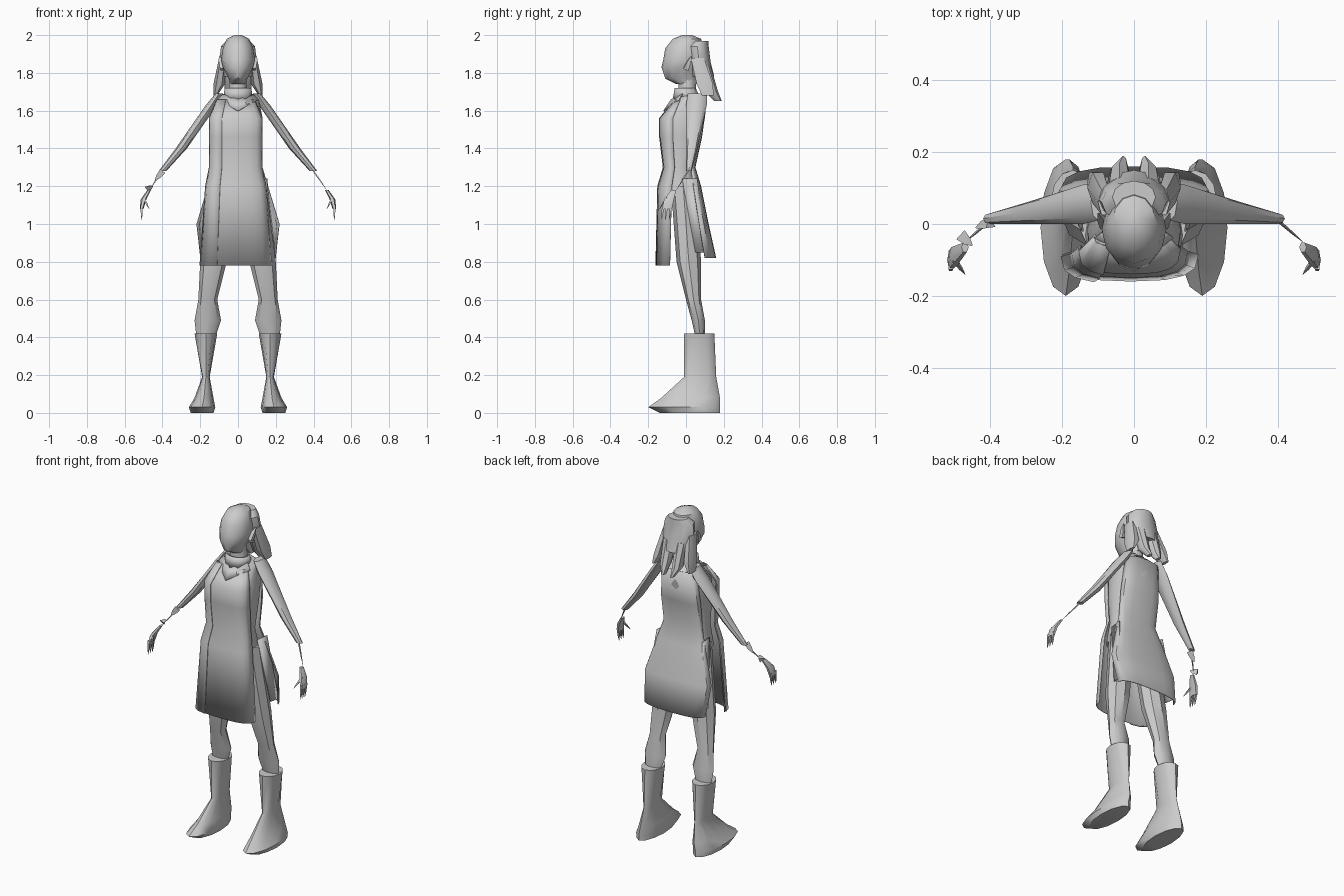
import bpy, bmesh, math
from mathutils import Vector

cube = bpy.data.objects.get("Cube")
if cube:
    bpy.data.objects.remove(cube)

grey = bpy.data.materials.new("plain_grey")
grey.use_nodes = True
grey.diffuse_color = (.6, .6, .6, 1)
grey.node_tree.nodes["Principled BSDF"].inputs["Base Color"].default_value = grey.diffuse_color


def oval(height, half_width, front, back, centre=0, sides=12, square=1, arc="all"):
    """Level cross-section; square below one flattens it, arc keeps only one half."""
    turn = math.tau / sides if arc == "all" else math.pi / (sides - 1)
    begin = math.pi if arc == "front" else 0
    points = []
    for step in range(sides):
        angle = begin + step * turn
        across, along = [math.copysign(abs(v) ** square, v)
                         for v in (math.cos(angle), math.sin(angle))]
        points.append(Vector((centre + across * half_width,
                              (front + back) / 2 + along * (back - front) / 2, height)))
    return points


def loft(name, rings, closed=True, mirror=False, thickness=0):
    """Skin equal-length rings; closed solids are capped, open ones stay sheets."""
    bm = bmesh.new()
    rows = [[bm.verts.new(p) for p in points] for points in rings]
    count = len(rows[0])
    for low, high in zip(rows, rows[1:]):
        for i in range(count if closed else count - 1):
            j = (i + 1) % count
            bm.faces.new((low[i], low[j], high[j], high[i]))
    if closed and not thickness:
        bm.faces.new(rows[0])
        bm.faces.new(rows[-1])
    bmesh.ops.recalc_face_normals(bm, faces=bm.faces)
    mesh = bpy.data.meshes.new(name)
    bm.to_mesh(mesh)
    bm.free()
    mesh.materials.append(grey)
    part = bpy.data.objects.new(name, mesh)
    bpy.context.collection.objects.link(part)
    bpy.ops.object.select_all(action='DESELECT')
    part.select_set(True)
    bpy.context.view_layer.objects.active = part
    bpy.ops.object.shade_smooth_by_angle(angle=math.radians(40))
    if thickness:
        part.modifiers.new("cloth_thickness", 'SOLIDIFY').thickness = thickness
    if mirror:
        part.modifiers.new("other_side", 'MIRROR').use_mirror_merge = False


def spike(name, root, tip, width, mirror=True, sides=4):
    """Slim tapered solid between two places."""
    root, tip = Vector(root), Vector(tip)
    axis = (tip - root).normalized()
    side = axis.orthogonal().normalized()
    other = axis.cross(side)

    def rim(place, radius):
        angles = [math.tau * i / sides for i in range(sides)]
        return [place + (side * math.cos(a) + other * math.sin(a)) * radius for a in angles]

    middle = root.lerp(tip, .6)
    loft(name, [rim(root, width), rim(middle, width * .7), rim(tip, width * .1)], mirror=mirror)


# Head, with chin, nose and brow in the profile
loft("head", [
    oval(height=1.74, half_width=.04, front=-.05, back=.06),
    oval(height=1.77, half_width=.05, front=-.11, back=.06),
    oval(height=1.83, half_width=.08, front=-.13, back=.08),
    oval(height=1.87, half_width=.09, front=-.12, back=.09),
    oval(height=1.93, half_width=.08, front=-.11, back=.09),
    oval(height=1.98, half_width=.06, front=-.07, back=.08),
    oval(height=2, half_width=.02, front=-.02, back=.03)])
loft("neck", [
    oval(height=1.6, half_width=.06, front=-.04, back=.06),
    oval(height=1.8, half_width=.04, front=-.04, back=.05)])
spike("ears", root=(.08, 0, 1.82), tip=(.1, .03, 1.89), width=.02)

# Hair cap, split hanging tail and side locks
loft("hair_cap", [
    oval(height=1.78, half_width=.08, front=.03, back=.15),
    oval(height=1.86, half_width=.1, front=.01, back=.13),
    oval(height=1.94, half_width=.09, front=0, back=.12),
    oval(height=1.97, half_width=.06, front=.03, back=.12)])
loft("hair_tail_locks", [
    oval(height=1.65, half_width=.01, front=.15, back=.19, centre=.03, sides=8),
    oval(height=1.7, half_width=.03, front=.1, back=.17, centre=.04, sides=8),
    oval(height=1.84, half_width=.04, front=.05, back=.13, centre=.04, sides=8)], mirror=True)
loft("hair_side_locks", [
    oval(height=1.68, half_width=.01, front=.08, back=.15, centre=.12, sides=6),
    oval(height=1.74, half_width=.03, front=.05, back=.15, centre=.1, sides=6),
    oval(height=1.88, half_width=.02, front=.02, back=.1, centre=.08, sides=6)], mirror=True)

# Collar and the folded yoke below it
loft("collar", [
    oval(height=1.66, half_width=.08, front=-.07, back=.08),
    oval(height=1.72, half_width=.07, front=-.06, back=.05)], thickness=.006)
loft("collar_fold", [
    [(-.11, -.04, 1.66), (0, -.12, 1.6), (.11, -.04, 1.66)],
    [(-.08, -.02, 1.69), (0, -.08, 1.66), (.08, -.02, 1.69)]], closed=False, thickness=.006)

# Tunic body
trunk = dict(sides=16, square=.75)
loft("tunic_body", [
    oval(height=1.17, half_width=.14, front=-.13, back=.07, **trunk),
    oval(height=1.3, half_width=.12, front=-.11, back=.04, **trunk),
    oval(height=1.46, half_width=.13, front=-.13, back=.08, **trunk),
    oval(height=1.56, half_width=.13, front=-.13, back=.1, **trunk),
    oval(height=1.66, half_width=.11, front=-.05, back=.11, **trunk),
    oval(height=1.69, half_width=.06, front=-.03, back=.08, **trunk)])

# Front and back panels, open at the hips, with a strip lapped over the front one
front_half = dict(sides=9, square=.7, arc="front", centre=-.01)
front_rings = [
    oval(height=1.66, half_width=.1, front=-.06, back=0, **front_half),
    oval(height=1.56, half_width=.14, front=-.14, back=0, **front_half),
    oval(height=1.46, half_width=.14, front=-.14, back=0, **front_half),
    oval(height=1.3, half_width=.14, front=-.12, back=0, **front_half),
    oval(height=1.2, half_width=.16, front=-.15, back=0, **front_half),
    oval(height=.78, half_width=.19, front=-.16, back=-.01, **front_half)]
loft("tunic_front_panel", front_rings, closed=False, thickness=.004)
lift = Vector((-.004, -.006, 0))
loft("front_overlap_strip", [[p + lift for p in points[:4]] for points in front_rings],
     closed=False, thickness=.004)
back_half = dict(sides=9, square=.75, arc="back")
loft("tunic_back_panel", [
    oval(height=1.66, half_width=.11, front=0, back=.112, **back_half),
    oval(height=1.46, half_width=.13, front=0, back=.085, **back_half),
    oval(height=1.3, half_width=.13, front=0, back=.05, **back_half),
    oval(height=1.2, half_width=.16, front=0, back=.08, **back_half),
    oval(height=1, half_width=.22, front=.02, back=.12, **back_half),
    oval(height=.82, half_width=.2, front=.04, back=.16, **back_half)],
    closed=False, thickness=.004)
loft("hip_flaps", [
    [(.14, -.02, 1.24), (.15, .06, 1.24)],
    [(.18, .05, .85), (.19, .11, .85)]], closed=False, mirror=True, thickness=.005)

# Sleeves, broad from front to back and thin across
loft("sleeves", [
    oval(height=1.28, half_width=.02, front=0, back=.03, centre=.4, sides=8),
    oval(height=1.4, half_width=.03, front=0, back=.06, centre=.3, sides=8),
    oval(height=1.63, half_width=.03, front=0, back=.11, centre=.14, sides=8),
    oval(height=1.69, half_width=.02, front=.01, back=.11, centre=.1, sides=8)], mirror=True)

# Wiry forearms, torn cuff scraps on the right arm, and hands
spike("forearms", root=(.4, .01, 1.28), tip=(.47, -.05, 1.18), width=.005)
spike("upper_cuff_scrap", root=(-.4, 0, 1.28), tip=(-.44, -.01, 1.23), width=.02,
      mirror=False, sides=3)
spike("lower_cuff_scrap", root=(-.48, -.03, 1.19), tip=(-.45, -.06, 1.2), width=.02,
      mirror=False, sides=3)
loft("palms", [
    oval(height=1.18, half_width=.01, front=-.08, back=-.05, centre=.47, sides=6),
    oval(height=1.13, half_width=.015, front=-.12, back=-.06, centre=.5, sides=6),
    oval(height=1.08, half_width=.01, front=-.13, back=-.07, centre=.51, sides=6)], mirror=True)
for finger in range(3):
    reach = -.12 + finger * .02
    spike("fingers", root=(.51, reach, 1.1), tip=(.51, reach - .01, 1.02), width=.009)
spike("thumbs", root=(.5, -.1, 1.14), tip=(.47, -.14, 1.08), width=.008)

# Trouser legs, gathered below the knee
loft("trouser_legs", [
    oval(height=.4, half_width=.05, front=.05, back=.1, centre=.17, sides=8),
    oval(height=.49, half_width=.07, front=.03, back=.1, centre=.16, sides=8),
    oval(height=.6, half_width=.05, front=0, back=.08, centre=.16, sides=8),
    oval(height=.8, half_width=.07, front=-.05, back=.08, centre=.13, sides=8),
    oval(height=1.2, half_width=.07, front=-.08, back=.05, centre=.08, sides=8)], mirror=True)

# Boots, narrow at the ankle and pointed at the toe
loft("boots", [
    oval(height=0, half_width=.06, front=-.14, back=.18, centre=.19),
    oval(height=.03, half_width=.07, front=-.2, back=.18, centre=.19),
    oval(height=.08, half_width=.05, front=-.13, back=.18, centre=.18),
    oval(height=.19, half_width=.02, front=-.01, back=.16, centre=.17),
    oval(height=.42, half_width=.06, front=-.01, back=.15, centre=.17)], mirror=True)
